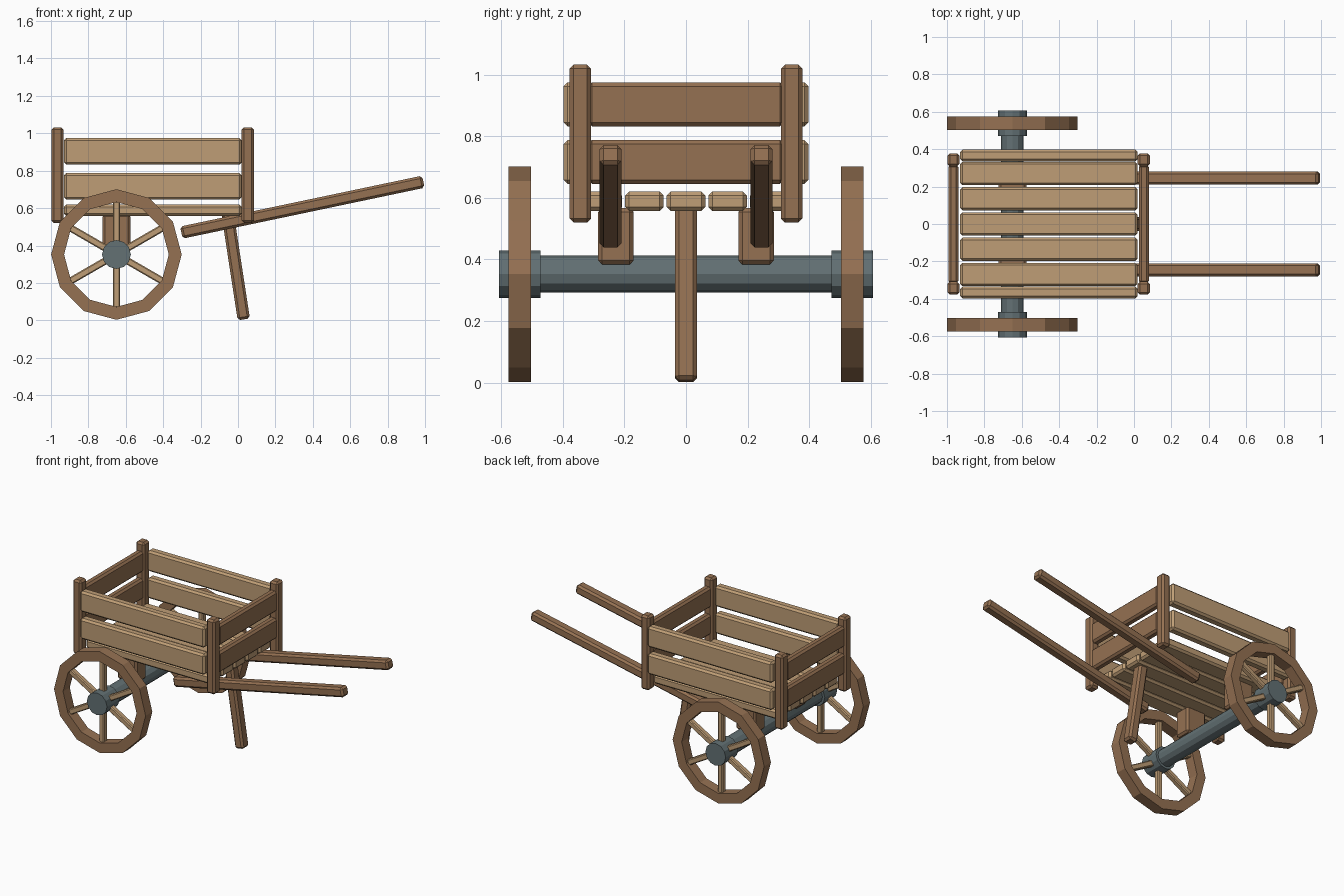
import bpy, bmesh
from math import radians, cos, sin, pi, atan2, hypot
from mathutils import Matrix, Vector

if "Cube" in bpy.data.objects:
    bpy.data.objects.remove(bpy.data.objects["Cube"])


def material(name, rgb):
    m = bpy.data.materials.new(name)
    m.diffuse_color = (*rgb, 1)
    m.use_nodes = True
    m.node_tree.nodes["Principled BSDF"].inputs["Base Color"].default_value = m.diffuse_color
    return m


DARK = material("dark_wood", (0.30, 0.165, 0.085))
LIGHT = material("light_wood", (0.52, 0.34, 0.18))
METAL = material("dull_metal", (0.125, 0.165, 0.175))


def finish(name, bm, mat):
    bmesh.ops.recalc_face_normals(bm, faces=bm.faces)
    me = bpy.data.meshes.new(name)
    bm.to_mesh(me)
    bm.free()
    me.materials.append(mat)
    ob = bpy.data.objects.new(name, me)
    bpy.context.collection.objects.link(ob)
    return ob


def beam(name, centre, size, mat, tilt=0.0, bevel=0.013):
    """Box with chamfered edges, tilted about Y."""
    bm = bmesh.new()
    bmesh.ops.create_cube(bm, size=1, matrix=Matrix.Diagonal((*size, 1)))
    ob = finish(name, bm, mat)
    ob.location = centre
    ob.rotation_euler.y = tilt
    if bevel:
        mod = ob.modifiers.new("chamfer", "BEVEL")
        mod.width = bevel
        mod.segments = 1
    return ob


def span(name, x, y, z, mat):
    """Chamfered box given by its extents."""
    return beam(name, [(a + b) / 2 for a, b in (x, y, z)],
                [b - a for a, b in (x, y, z)], mat)


def rod(name, centre, radius, length, sides, mat, turn=0.0):
    """Flat-sided cylinder along Y."""
    bm = bmesh.new()
    bmesh.ops.create_cone(bm, cap_ends=True, segments=sides, radius1=radius,
                          radius2=radius, depth=length,
                          matrix=Matrix.Rotation(pi / 2, 4, 'X') @ Matrix.Rotation(turn, 4, 'Z'))
    ob = finish(name, bm, mat)
    ob.location = centre
    return ob


def rim(name, centre, inner, outer, width, mat):
    """Rectangle spun into a 12-sided ring about Y."""
    bm = bmesh.new()
    vs = [bm.verts.new((r, y, 0)) for r, y in
          ((inner, -width / 2), (outer, -width / 2), (outer, width / 2), (inner, width / 2))]
    edges = [bm.edges.new((vs[i], vs[(i + 1) % 4])) for i in range(4)]
    bmesh.ops.spin(bm, geom=vs + edges, cent=(0, 0, 0), axis=(0, 1, 0),
                   angle=2 * pi, steps=12, use_merge=True)
    bmesh.ops.remove_doubles(bm, verts=bm.verts, dist=1e-4)
    ob = finish(name, bm, mat)
    ob.location = centre
    return ob


WX, WZ = -0.65, 0.352
LEVELS = {"lower": (0.645, 0.788), "upper": (0.832, 0.975)}
BED = (-0.93, 0.02)

# Bed planks
for i in range(5):
    y = (i - 2) * 0.135
    span(f"floor_plank_{i + 1}", BED, (y - 0.0625, y + 0.0625), (0.557, 0.62), LIGHT)

# Corner posts and end boards
for end, x0 in (("back", -0.998), ("front", 0.02)):
    for side, s in (("left", 1), ("right", -1)):
        span(f"{end}_{side}_post", (x0, x0 + 0.065), sorted((s * 0.308, s * 0.378)),
             (0.52, 1.032), DARK)
    for level, z in LEVELS.items():
        span(f"{end}_{level}_board", (x0 + 0.006, x0 + 0.059), (-0.318, 0.318), z, DARK)

# Parts repeated on both sides
for side, s in (("left", 1), ("right", -1)):
    # Side boards
    for level, z in LEVELS.items():
        span(f"{side}_{level}_side_board", BED, sorted((s * 0.335, s * 0.397)), z, LIGHT)

    # Axle block under the bed
    span(f"{side}_axle_block", (-0.725, -0.575), sorted((s * 0.17, s * 0.285)),
         (0.383, 0.567), DARK)

    # Sloping handle
    a, b = Vector((-0.303, 0.469)), Vector((0.991, 0.741))
    d, m = b - a, (a + b) / 2
    beam(f"{side}_handle", (m.x, s * 0.245, m.y), (d.length, 0.07, 0.066), DARK,
         tilt=-atan2(d.y, d.x))

    # Wheel
    y = s * 0.539
    rim(f"{side}_wheel_rim", (WX, y, WZ), 0.28, 0.349, 0.073, DARK)
    rod(f"{side}_wheel_hub", (WX, s * 0.539, WZ), 0.077, 0.135, 12, METAL)
    for k in range(6):
        t = pi / 2 + k * pi / 3
        r = 0.165
        beam(f"{side}_spoke_{k + 1}", (WX + r * cos(t), y, WZ + r * sin(t)),
             (0.24, 0.038, 0.038), LIGHT, tilt=-t, bevel=0.006)

# Axle
rod("axle", (WX, 0, WZ), 0.06, 1.0, 12, METAL)

# Prop leg
bot, top = Vector((0.031, 0.005)), Vector((-0.056, 0.572))
d, m = top - bot, (top + bot) / 2
beam("prop_leg", (m.x, 0, m.y), (0.066, 0.073, d.length), DARK, tilt=atan2(d.x, d.y))
